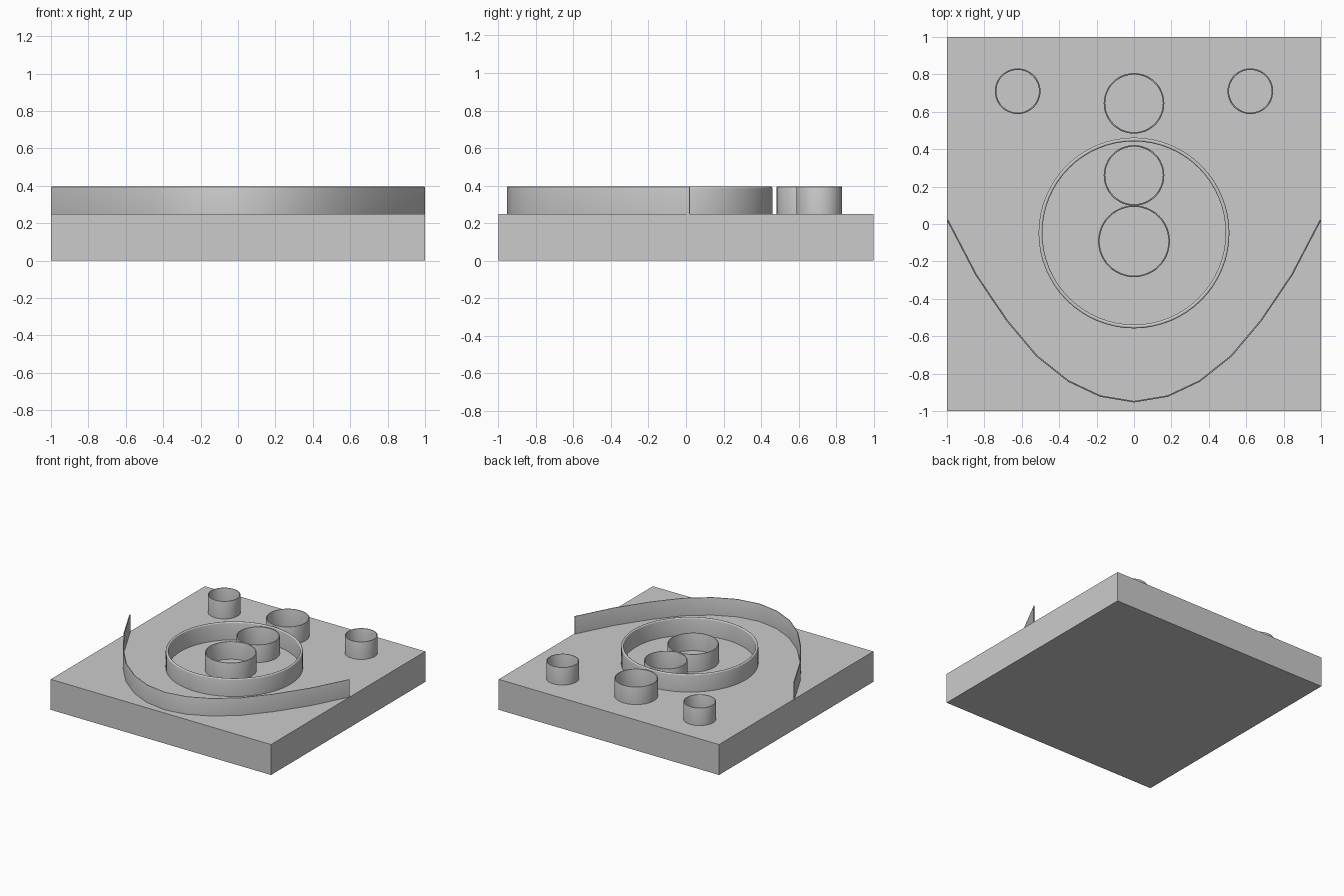
import bpy
import bmesh
from math import sin, cos, pi
from mathutils import Vector

if "Cube" in bpy.data.objects:
    bpy.data.objects.remove(bpy.data.objects["Cube"])

LOW, HIGH = 0.13, 0.395  # the walls are sunk into the slab


def finish(name, bm, smooth=True):
    bmesh.ops.recalc_face_normals(bm, faces=bm.faces)
    mesh = bpy.data.meshes.new(name)
    bm.to_mesh(mesh)
    bm.free()
    obj = bpy.data.objects.new(name, mesh)
    bpy.context.collection.objects.link(obj)
    if smooth:
        bpy.ops.object.select_all(action='DESELECT')
        bpy.context.view_layer.objects.active = obj
        obj.select_set(True)
        bpy.ops.object.shade_smooth_by_angle(angle=pi / 5)
    return obj


def wall(name, path, half, closed):
    """Sweep an upright, round-edged strip section along a flat path."""
    n, arc = len(path), 6
    section = [(half * cos(pi * i / arc), HIGH - half + half * sin(pi * i / arc))
               for i in range(arc + 1)]
    section += [(-half * cos(pi * i / arc), LOW + half - half * sin(pi * i / arc))
                for i in range(arc + 1)]
    bm = bmesh.new()
    loops = []
    for i, (x, y) in enumerate(path):
        before = path[i - 1] if closed or i > 0 else path[i]
        after = path[(i + 1) % n] if closed or i < n - 1 else path[i]
        t = (Vector(after) - Vector(before)).normalized()
        loops.append([bm.verts.new((x + t.y * a, y - t.x * a, z))
                      for a, z in section])
    m = len(section)
    for i in range(n if closed else n - 1):
        a, b = loops[i], loops[(i + 1) % n]
        for j in range(m):
            k = (j + 1) % m
            bm.faces.new((a[j], a[k], b[k], b[j]))
    if not closed:
        bm.faces.new(loops[0])
        bm.faces.new(loops[-1])
    return finish(name, bm)


def ring(name, x, y, radius, half=0.004, sides=48):
    path = [(x + radius * cos(2 * pi * i / sides), y + radius * sin(2 * pi * i / sides))
            for i in range(sides)]
    return wall(name, path, half, True)


# Base slab
bm = bmesh.new()
bmesh.ops.create_cube(bm, size=1)
for v in bm.verts:
    v.co = (v.co.x * 2, v.co.y * 2, (v.co.z + 0.5) * 0.25)
finish("base_slab", bm, smooth=False)

# Rings standing on the slab
ring("large_ring", 0, -0.048, 0.5, half=0.01, sides=64)
ring("inner_front_ring", 0, -0.092, 0.188)
ring("inner_back_ring", 0, 0.26, 0.158)
ring("outer_back_ring", 0, 0.645, 0.158)
for side, sx in (("left", -1), ("right", 1)):
    ring(side + "_corner_ring", sx * 0.622, 0.71, 0.118)

# Curved front wall, mirrored across the centre
half_path = [(0.18, -0.92), (0.35, -0.84), (0.52, -0.705),
             (0.68, -0.515), (0.845, -0.27), (0.996, 0.02)]
path = [(-x, y) for x, y in reversed(half_path)] + [(0, -0.95)] + half_path
wall("curved_front_wall", path, 0.004, False)
